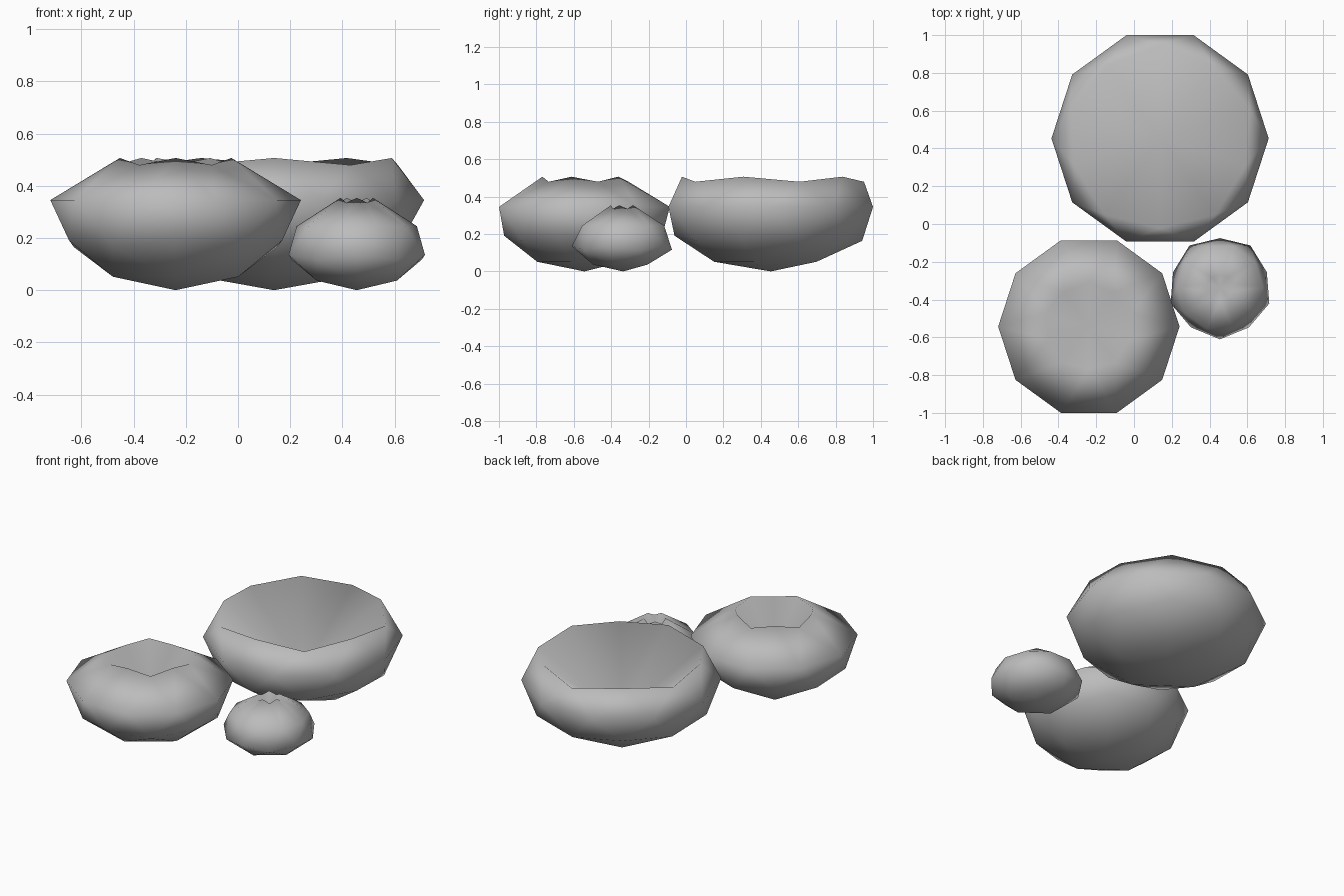
import bpy, bmesh, math
from mathutils import Matrix

cube = bpy.data.objects.get("Cube")
if cube:
    bpy.data.objects.remove(cube, do_unlink=True)

# One plain grey clay for every pot
clay = bpy.data.materials.new("grey_clay")
clay.use_nodes = True
GREY = (0.5, 0.5, 0.5, 1)
clay.diffuse_color = GREY
clay.node_tree.nodes["Principled BSDF"].inputs["Base Color"].default_value = GREY


def make_pot(name, x, y, radius, height, mouth, floor_z, waist=1.0):
    """Low-poly ball whose top cap is gathered to a point and pushed down into a hollow."""
    bm = bmesh.new()
    bmesh.ops.create_icosphere(bm, subdivisions=2, radius=1,
                               matrix=Matrix.Rotation(math.pi / 2, 4, 'Z'))
    cap = []
    for v in bm.verts:
        level = v.co.z
        width, z = radius, height * (1 + level)
        if level > 0.7:             # cap that becomes the hollow
            cap.append(v)
        elif level > 0.2:           # wavy rim
            width, z = radius * mouth, z - 0.02
        elif level > -0.2:          # shoulder
            width = radius * waist
        v.co = (v.co.x * width, v.co.y * width, z)
    bmesh.ops.pointmerge(bm, verts=cap, merge_co=(0, 0, floor_z))
    for f in bm.faces:
        f.smooth = True
    mesh = bpy.data.meshes.new(name)
    bm.to_mesh(mesh)
    bm.free()
    mesh.materials.append(clay)
    pot = bpy.data.objects.new(name, mesh)
    pot.location = (x, y, 0)
    bpy.context.collection.objects.link(pot)


make_pot("wide_bowl", 0.138, 0.453, 0.575, 0.345, 0.97, 0.12)
make_pot("round_pot", -0.239, -0.543, 0.48, 0.345, 0.55, 0.22)
make_pot("small_jar", 0.455, -0.336, 0.307, 0.245, 0.25, 0.24, waist=0.75)
